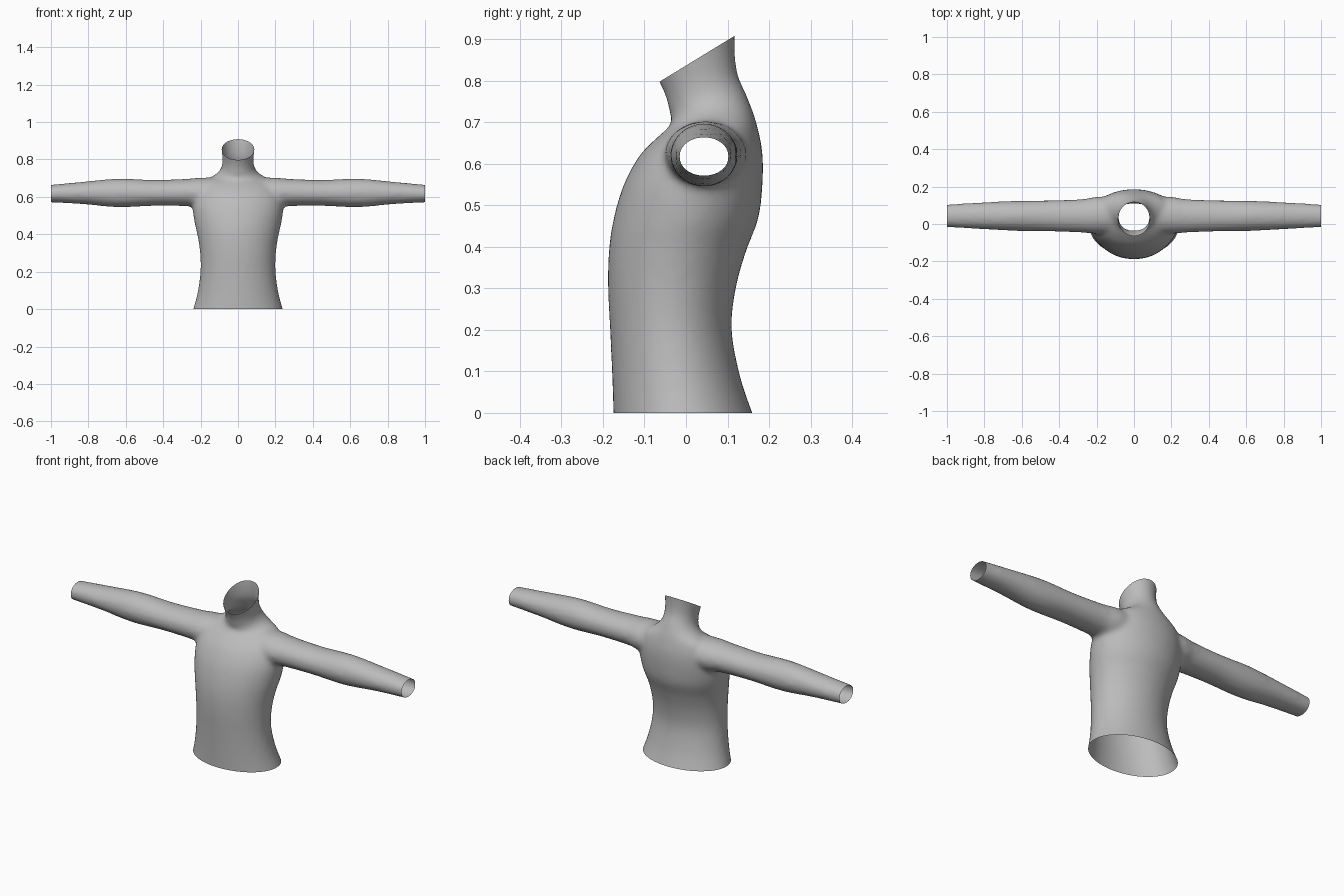
import bpy, bmesh, math
from mathutils import Vector

if "Cube" in bpy.data.objects:
    bpy.data.objects.remove(bpy.data.objects["Cube"])

grey = bpy.data.materials.new("soft grey")
grey.diffuse_color = (0.5, 0.5, 0.5, 1)
grey.use_nodes = True
grey.node_tree.nodes["Principled BSDF"].inputs["Base Color"].default_value = grey.diffuse_color


def smooth_rows(rows, steps=4):
    """Catmull-Rom through rows of numbers."""
    rows = [Vector(r) for r in rows]
    out = []
    for i in range(len(rows) - 1):
        a, b, c, d = rows[max(i - 1, 0)], rows[i], rows[i + 1], rows[min(i + 2, len(rows) - 1)]
        for k in range(steps):
            t = k / steps
            out.append(0.5 * (2 * b + (c - a) * t + (2 * a - 5 * b + 4 * c - d) * t * t
                              + (3 * b - 3 * c + d - a) * t ** 3))
    return out + [rows[-1]]


def loft(name, rings):
    """Closed skin over rings of points."""
    bm = bmesh.new()
    loops = [[bm.verts.new(p) for p in ring] for ring in rings]
    n = len(loops[0])
    for lo, hi in zip(loops, loops[1:]):
        for i in range(n):
            bm.faces.new((lo[i], lo[(i + 1) % n], hi[(i + 1) % n], hi[i]))
    bm.faces.new(loops[0])
    bm.faces.new(loops[-1])
    bmesh.ops.recalc_face_normals(bm, faces=bm.faces)
    mesh = bpy.data.meshes.new(name)
    bm.to_mesh(mesh)
    bm.free()
    obj = bpy.data.objects.new(name, mesh)
    bpy.context.collection.objects.link(obj)
    return obj


# Torso and neck: front y, front z, back y, back z, half width
body_rows = [
    (-.174, -.06, .185, -.06, .262), (-.175, 0, .16, 0, .240), (-.178, .09, .13, .09, .216),
    (-.183, .20, .110, .20, .201), (-.188, .30, .120, .30, .203),
    (-.186, .39, .145, .39, .216), (-.174, .47, .175, .47, .234),
    (-.150, .55, .185, .56, .243), (-.112, .62, .184, .63, .232),
    (-.070, .663, .172, .69, .200), (-.036, .695, .158, .735, .125),
    (-.040, .725, .142, .775, .091), (-.050, .765, .122, .825, .083),
    (-.065, .797, .118, .91, .088), (-.082, .835, .128, .965, .096)]


def body_ring(r, n=40):
    f, b = Vector((0, r[0], r[1])), Vector((0, r[2], r[3]))
    mid, half = (f + b) / 2, (b - f) / 2
    return [mid + half * math.sin(a) + Vector((r[4] * math.cos(a), 0, 0))
            for a in (i * math.tau / n for i in range(n))]


shirt = loft("shirt", [body_ring(r) for r in smooth_rows(body_rows)])

# Sleeves: x, y low, y high, z low, z high, mirrored into one bar
sleeve_rows = [(0, -.050, .150, .535, .705), (.20, -.052, .146, .540, .703),
               (.27, -.047, .134, .550, .697), (.45, -.040, .127, .552, .691),
               (.64, -.037, .124, .544, .698), (.83, -.027, .115, .561, .681),
               (1.0, -.018, .105, .570, .665), (1.06, -.015, .102, .573, .659)]
sleeve_rows = [(-r[0],) + r[1:] for r in sleeve_rows[:0:-1]] + sleeve_rows


def sleeve_ring(r, n=20):
    x, y0, y1, z0, z1 = r
    return [Vector((x, (y0 + y1) / 2 + (y1 - y0) / 2 * math.cos(a),
                    (z0 + z1) / 2 + (z1 - z0) / 2 * math.sin(a)))
            for a in (i * math.tau / n for i in range(n))]


sleeves = loft("sleeves_helper", [sleeve_ring(r) for r in smooth_rows(sleeve_rows)])
sleeves.hide_render = True

# Join into one skin with blended armpits and shoulders
union = shirt.modifiers.new("union", 'BOOLEAN')
union.operation, union.solver, union.object = 'UNION', 'EXACT', sleeves
remesh = shirt.modifiers.new("remesh", 'REMESH')
remesh.mode, remesh.voxel_size = 'VOXEL', 0.012
blend = shirt.modifiers.new("blend", 'SMOOTH')
blend.factor, blend.iterations = 0.5, 8
graph = bpy.context.evaluated_depsgraph_get()
mesh = bpy.data.meshes.new_from_object(shirt.evaluated_get(graph))
shirt.modifiers.clear()
shirt.data = mesh
bpy.data.objects.remove(sleeves)

# Cut the hem, cuffs and slanted collar open
bm = bmesh.new()
bm.from_mesh(mesh)
for point, outward in (((0, 0, 0), (0, 0, -1)), ((1, 0, 0), (1, 0, 0)), ((-1, 0, 0), (-1, 0, 0)),
                       ((0, -.065, .797), (0, -.113, .185))):
    bmesh.ops.bisect_plane(bm, geom=bm.verts[:] + bm.edges[:] + bm.faces[:], dist=1e-5,
                           plane_co=point, plane_no=outward, clear_outer=True)
bm.to_mesh(mesh)
bm.free()
mesh.materials.clear()
mesh.materials.append(grey)
for p in mesh.polygons:
    p.use_smooth = True
    p.material_index = 0
